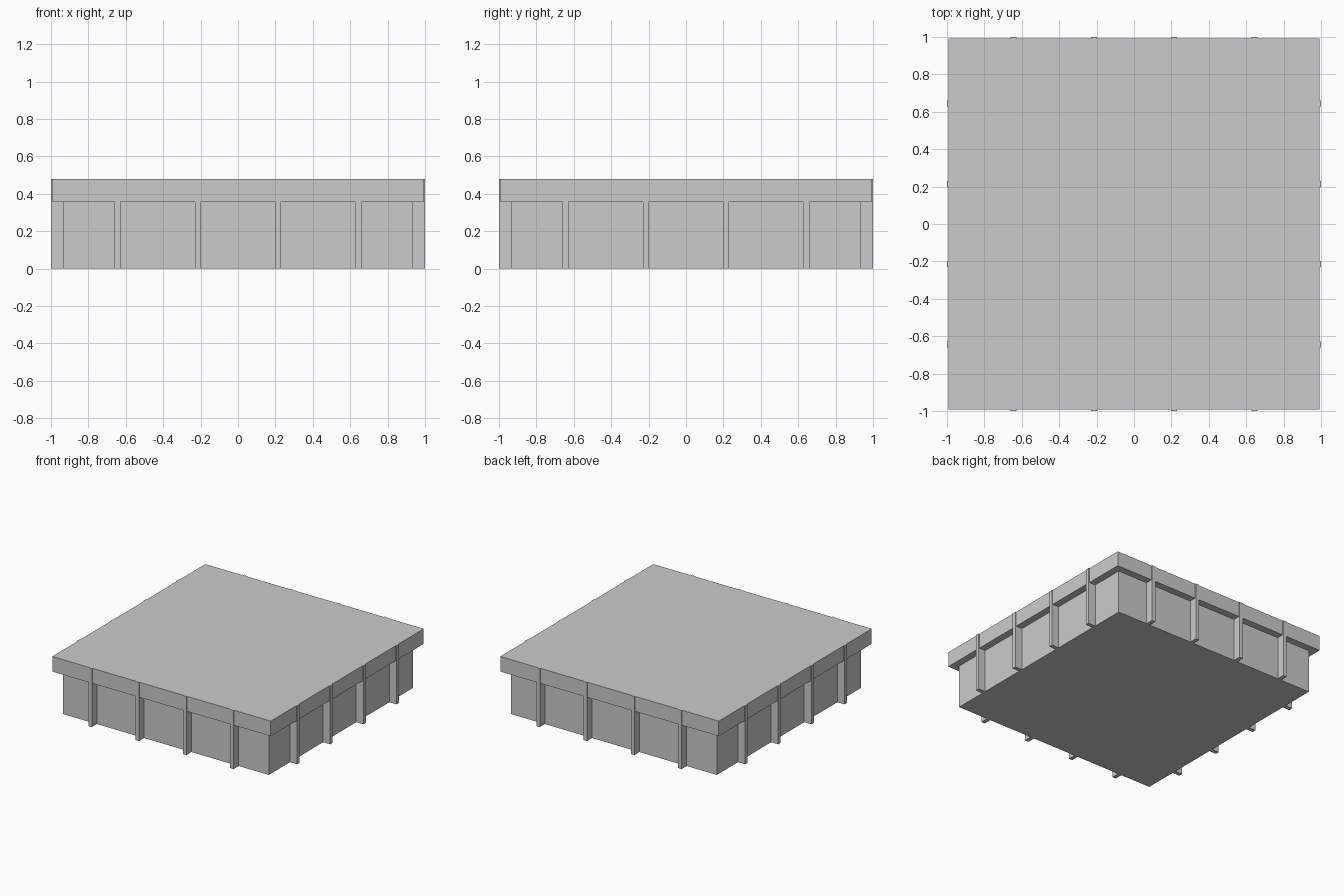
import bpy
from math import pi
from mathutils import Matrix

if "Cube" in bpy.data.objects:
    bpy.data.objects.remove(bpy.data.objects["Cube"])


def box(name, lo, hi, turn=0.0):
    """Box between two corners, turned about the vertical axis."""
    bpy.ops.mesh.primitive_cube_add(size=1)
    ob = bpy.context.object
    ob.name = name
    size = [b - a for a, b in zip(lo, hi)]
    mid = [(a + b) / 2 for a, b in zip(lo, hi)]
    ob.data.transform(Matrix.Rotation(turn, 4, 'Z')
                      @ Matrix.Translation(mid)
                      @ Matrix.Diagonal((*size, 1)))
    return ob


BODY, LID, OUT = 0.935, 0.993, 1.0
RIM, TOP = 0.356, 0.48
RIB = 0.016

# Main block and overhanging lid slab
box("body", (-BODY, -BODY, 0), (BODY, BODY, RIM))
box("lid", (-LID, -LID, RIM), (LID, LID, TOP))

# Four full-height ribs on each side
for side, label in enumerate(("front", "right", "back", "left")):
    for i, x in enumerate((-0.645, -0.215, 0.215, 0.645)):
        box(f"{label}_rib_{i + 1}", (x - RIB, -OUT, 0),
            (x + RIB, -BODY + 0.01, TOP), side * pi / 2)
